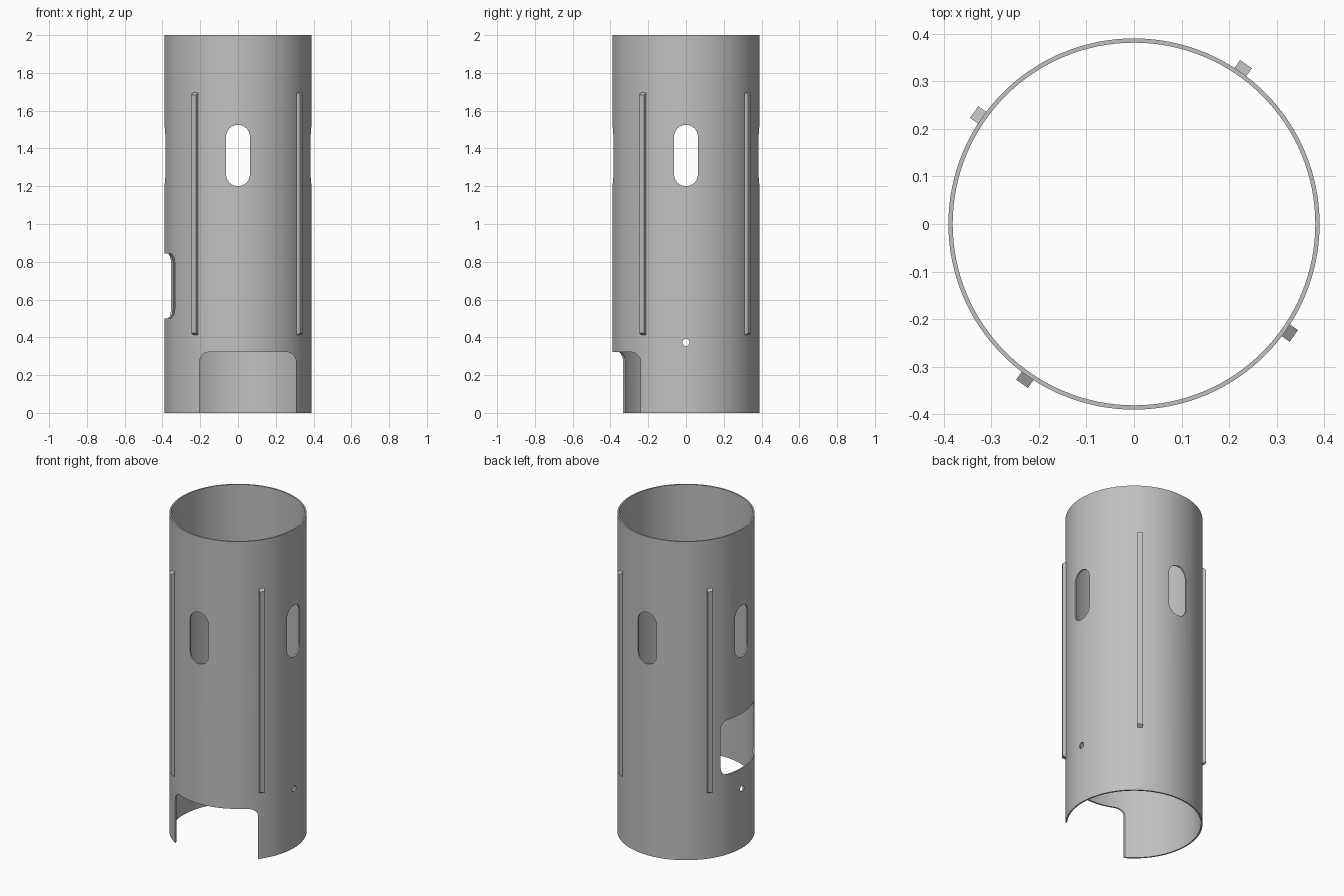
import bpy, bmesh
from math import sin, cos, pi, radians
from mathutils import Matrix, Vector

cube = bpy.data.objects.get("Cube")
if cube:
    bpy.data.objects.remove(cube, do_unlink=True)

OUTER, INNER, HEIGHT, SEGMENTS = 0.39, 0.381, 2.0, 128

grey = bpy.data.materials.new("plain grey")
grey.use_nodes = True
colour = (0.53, 0.53, 0.53, 1)
grey.diffuse_color = colour
grey.node_tree.nodes["Principled BSDF"].inputs["Base Color"].default_value = colour


def make_object(name, bm):
    bmesh.ops.remove_doubles(bm, verts=bm.verts, dist=1e-5)
    bmesh.ops.recalc_face_normals(bm, faces=bm.faces)
    mesh = bpy.data.meshes.new(name)
    bm.to_mesh(mesh)
    bm.free()
    mesh.materials.append(grey)
    obj = bpy.data.objects.new(name, mesh)
    bpy.context.collection.objects.link(obj)
    return obj


def prism(name, points, offset):
    """Extrude a flat outline along an offset vector."""
    bm = bmesh.new()
    face = bm.faces.new([bm.verts.new(p) for p in points])
    result = bmesh.ops.extrude_face_region(bm, geom=[face], use_keep_orig=True)
    moved = [v for v in result["geom"] if isinstance(v, bmesh.types.BMVert)]
    bmesh.ops.translate(bm, verts=moved, vec=offset)
    return make_object(name, bm)


def rounded_cutter(name, axis, side, height, radius, span, steps=10):
    """Rounded rectangle in the (side, z) plane, extruded along x or y."""
    corners = [(side[1], height[1], 1, 1), (side[0], height[1], -1, 1),
               (side[0], height[0], -1, -1), (side[1], height[0], 1, -1)]
    outline = []
    for quarter, (u, z, su, sz) in enumerate(corners):
        for i in range(steps + 1):
            a = (quarter + i / steps) * pi / 2
            outline.append((u - su * radius + radius * cos(a),
                            z - sz * radius + radius * sin(a)))
    # drop points that meet where two arcs join
    outline = [p for i, p in enumerate(outline)
               if (Vector(p) - Vector(outline[i - 1])).length > 1e-5]
    length = span[1] - span[0]
    if axis == "x":
        return prism(name, [(span[0], u, z) for u, z in outline], (length, 0, 0))
    return prism(name, [(u, span[0], z) for u, z in outline], (0, length, 0))


# Thin open tube
bm = bmesh.new()
profile = [(OUTER, 0), (OUTER, HEIGHT), (INNER, HEIGHT), (INNER, 0)]
rings = [[bm.verts.new((r * cos(2 * pi * i / SEGMENTS), r * sin(2 * pi * i / SEGMENTS), z))
          for i in range(SEGMENTS)] for r, z in profile]
for k, ring in enumerate(rings):
    below = rings[k - 1]
    for i in range(SEGMENTS):
        bm.faces.new((below[i - 1], below[i], ring[i], ring[i - 1]))
tube = make_object("tube_wall", bm)

# Openings: four slots, front doorway, side window, two pin holes
slot = dict(side=(-0.063, 0.063), height=(1.2, 1.525), radius=0.063, span=(-0.6, 0.6))
cutters = [
    rounded_cutter("slot_cutter_y", "y", **slot),
    rounded_cutter("slot_cutter_x", "x", **slot),
    rounded_cutter("doorway_cutter", "y", (-0.203, 0.307), (-0.3, 0.322), 0.05, (-0.6, 0)),
    rounded_cutter("window_cutter", "x", (-0.2, 0.162), (0.5, 0.845), 0.05, (-0.6, 0)),
    rounded_cutter("pin_hole_cutter", "x", (-0.019, 0.019), (0.354, 0.392), 0.019, (-0.6, 0.6)),
]
bpy.context.view_layer.objects.active = tube
for cutter in cutters:
    cutter.hide_render = True
    mod = tube.modifiers.new(cutter.name, "BOOLEAN")
    mod.operation = "DIFFERENCE"
    mod.solver = "EXACT"
    mod.object = cutter
    bpy.ops.object.modifier_apply(modifier=mod.name)
    bpy.data.objects.remove(cutter, do_unlink=True)

# Smooth wall with crisp rims
bpy.ops.object.select_all(action="DESELECT")
tube.select_set(True)
bpy.ops.object.shade_smooth_by_angle(angle=radians(30))

# Four guide ribs with sloped ends
rib_side = [(0.384, 0.408), (0.41, 0.424), (0.41, 1.684), (0.384, 1.7)]
for n in range(4):
    rib = prism(f"guide_rib_{n + 1}", [(r, -0.015, z) for r, z in rib_side], (0, 0.03, 0))
    rib.data.transform(Matrix.Rotation(radians(55 + 90 * n), 4, "Z"))
